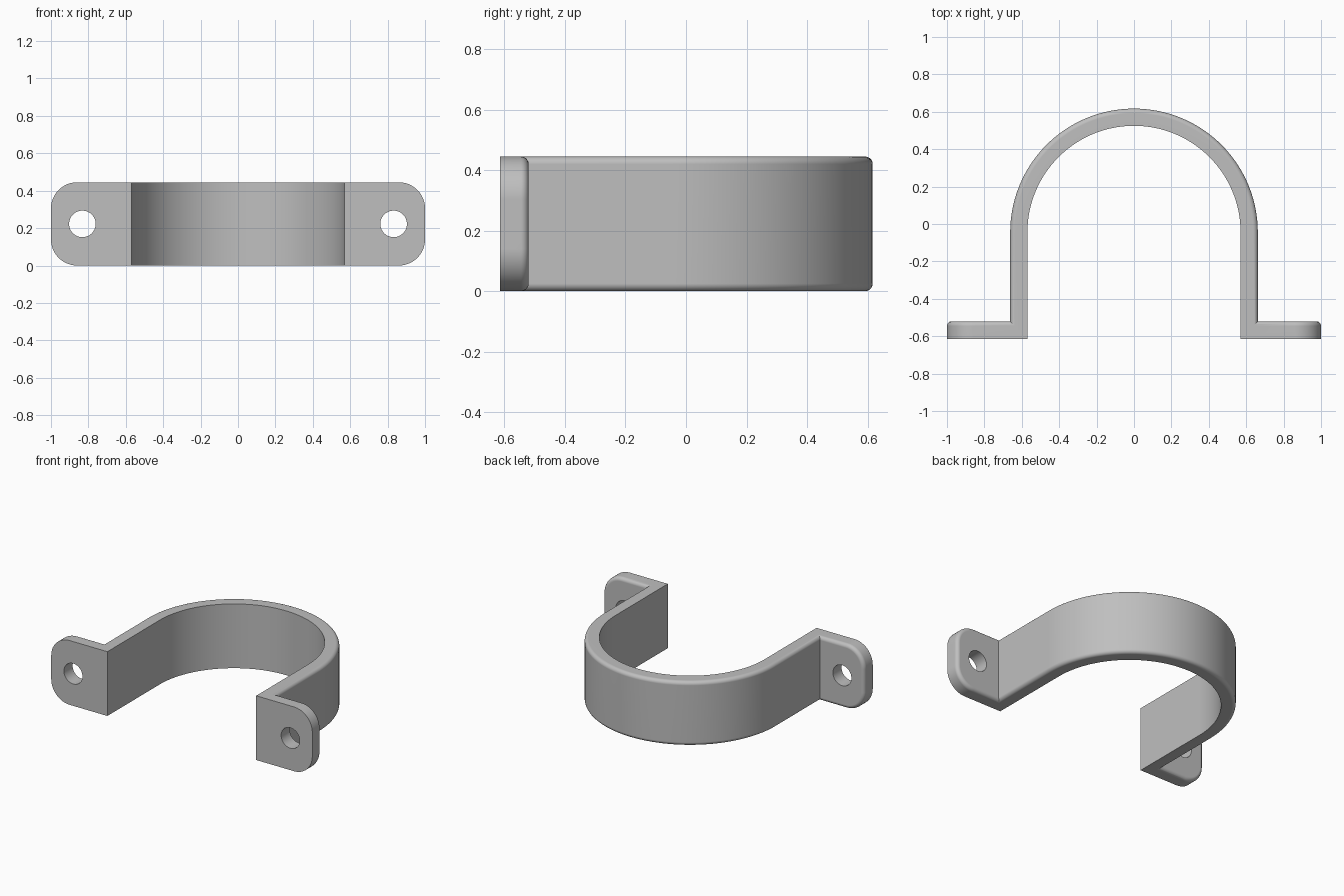
import bpy, bmesh, math

cube = bpy.data.objects.get("Cube")
if cube:
    bpy.data.objects.remove(cube, do_unlink=True)

HEIGHT = 0.445
OUTER, INNER = 0.662, 0.57      # strap radii
ARC_Y = -0.045                  # centre of the arch
FRONT, BACK = -0.615, -0.52     # flange faces
SEGMENTS = 64

steel = bpy.data.materials.new("grey steel")
steel.use_nodes = True
grey = (0.52, 0.52, 0.52, 1)
steel.diffuse_color = grey
steel.node_tree.nodes["Principled BSDF"].inputs["Base Color"].default_value = grey


def side_profile(radius, flange_y):
    """Open outline: flange end, foot corner, arch, foot corner, flange end."""
    arch = [(radius * math.cos(math.pi * i / SEGMENTS),
             ARC_Y + radius * math.sin(math.pi * i / SEGMENTS))
            for i in range(SEGMENTS + 1)]
    return [(1, flange_y), (radius, flange_y)] + arch + [(-radius, flange_y), (-1, flange_y)]


# Strap with flanges: a thick strip following the two outlines
bm = bmesh.new()
rings = []
for o, i in zip(side_profile(OUTER, BACK), side_profile(INNER, FRONT)):
    rings.append([bm.verts.new((x, y, z)) for (x, y), z in
                  ((o, 0), (o, HEIGHT), (i, HEIGHT), (i, 0))])
for a, b in zip(rings, rings[1:]):
    for k in range(4):
        n = (k + 1) % 4
        bm.faces.new((a[k], a[n], b[n], b[k]))
bm.faces.new(rings[0])
bm.faces.new(rings[-1])
bmesh.ops.recalc_face_normals(bm, faces=bm.faces)

# Rounded flange corners
corners = [e for e in bm.edges
           if all(abs(v.co.x) > 0.999 for v in e.verts)
           and abs(e.verts[0].co.y - e.verts[1].co.y) > 0.01]
bmesh.ops.bevel(bm, geom=corners, offset=0.14, offset_type='OFFSET',
                segments=12, profile=0.5, affect='EDGES')


# Soft edge all round the outer surface
def on_outer(v):
    x, y, _ = v.co
    return y > BACK - 0.01 and (abs(x) > OUTER - 0.005
                                or math.hypot(x, y - ARC_Y) > OUTER - 0.005)


bm.normal_update()
rim = [e for e in bm.edges
       if all(on_outer(v) for v in e.verts) and e.calc_face_angle_signed(0) > 1]
bmesh.ops.bevel(bm, geom=rim, offset=0.025, offset_type='OFFSET',
                segments=5, profile=0.5, affect='EDGES')

mesh = bpy.data.meshes.new("pipe_strap")
bm.to_mesh(mesh)
bm.free()
mesh.materials.append(steel)
strap = bpy.data.objects.new("pipe_strap", mesh)
bpy.context.collection.objects.link(strap)

# Screw holes through both flanges
for side in (-1, 1):
    bpy.ops.mesh.primitive_cylinder_add(
        vertices=48, radius=0.071, depth=0.4,
        location=(side * 0.832, (FRONT + BACK) / 2, HEIGHT / 2),
        rotation=(math.pi / 2, 0, 0))
    cutter = bpy.context.object
    cutter.name = "hole_cutter"
    cutter.hide_render = True
    cutter.data.materials.append(steel)
    cut = strap.modifiers.new("screw_hole", 'BOOLEAN')
    cut.operation = 'DIFFERENCE'
    cut.solver = 'EXACT'
    cut.object = cutter
    bpy.ops.object.select_all(action='DESELECT')
    bpy.context.view_layer.objects.active = strap
    strap.select_set(True)
    bpy.ops.object.modifier_apply(modifier=cut.name)
    bpy.data.objects.remove(cutter, do_unlink=True)

# Smooth curves, crisp corners
bpy.ops.object.shade_smooth_by_angle(angle=math.radians(30))
weighted = strap.modifiers.new("even_normals", 'WEIGHTED_NORMAL')
weighted.keep_sharp = True
